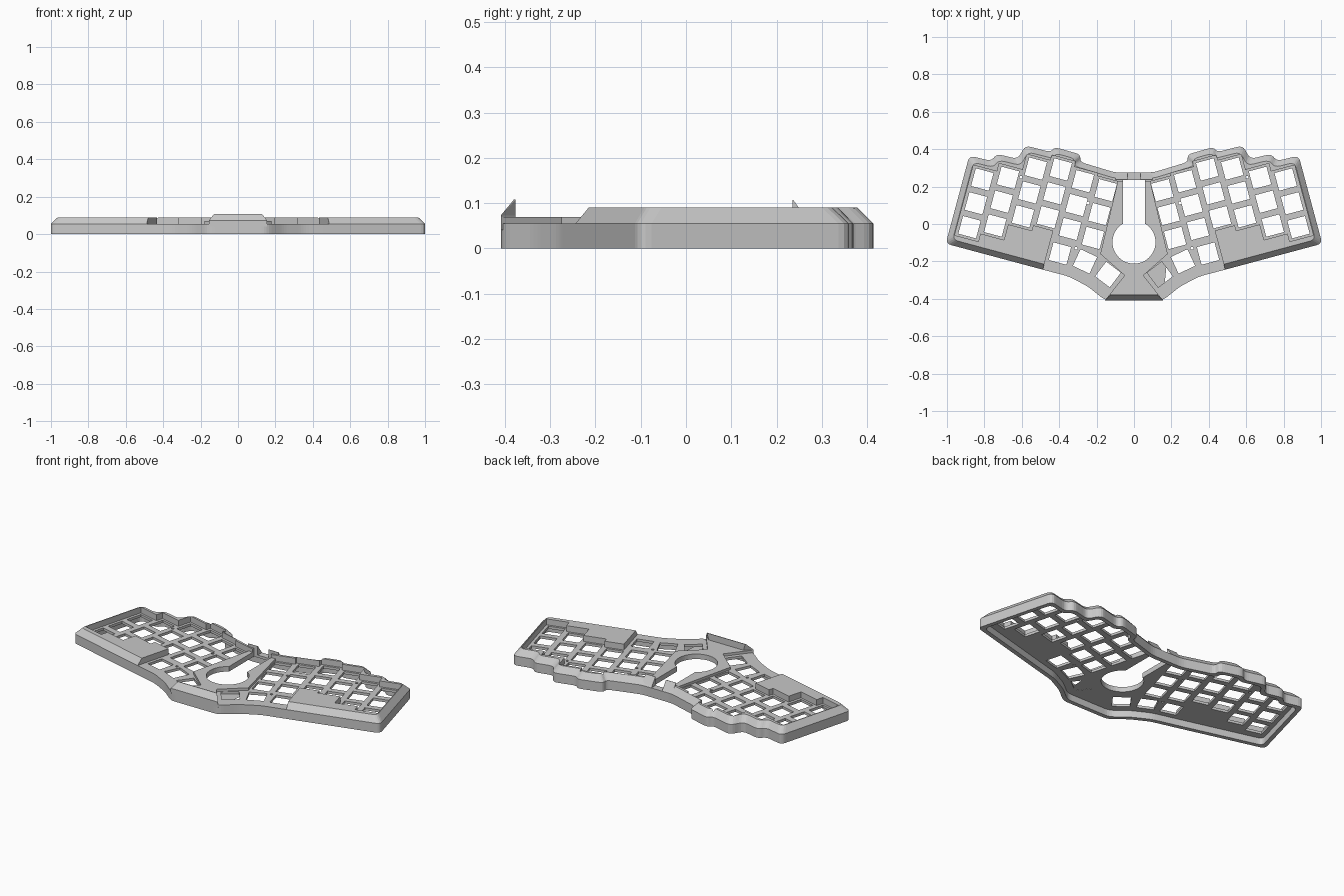
import bpy, bmesh
from math import sin, cos, radians, pi
from mathutils import Vector

cube = bpy.data.objects.get("Cube")
if cube:
    bpy.data.objects.remove(cube, do_unlink=True)

grey = bpy.data.materials.new("light grey plastic")
grey.use_nodes = True
grey.diffuse_color = (0.58, 0.58, 0.58, 1)
grey.node_tree.nodes["Principled BSDF"].inputs["Base Color"].default_value = (0.58, 0.58, 0.58, 1)

TILT = radians(15)
PLATE, RIM = 0.055, 0.09


def tilted(u, v, a=TILT):
    """Point of the tilted right-hand key field in model space."""
    return (u * cos(a) - v * sin(a), u * sin(a) + v * cos(a))


def mirrored(half):
    return half + [(-x, y) for x, y in reversed(half)]


def inset(pts, d):
    """Move a clockwise outline inward by d with mitred corners."""
    out = []
    for i, p in enumerate(pts):
        p = Vector(p)
        a = (p - Vector(pts[i - 1])).normalized()
        b = (Vector(pts[(i + 1) % len(pts)]) - p).normalized()
        na, nb = Vector((a.y, -a.x)), Vector((b.y, -b.x))
        out.append(tuple(p + (na + nb) * d / (1 + na.dot(nb))))
    return out


def rounded(pts, r=0.03, steps=4):
    out = []
    for i, p in enumerate(pts):
        p = Vector(p)
        a, b = Vector(pts[i - 1]) - p, Vector(pts[(i + 1) % len(pts)]) - p
        a *= min(r / a.length, 0.45)
        b *= min(r / b.length, 0.45)
        for k in range(steps + 1):
            t = k / steps
            out.append(tuple(p + a * (1 - t) ** 2 + b * t ** 2))
    return out


def signed_area(pts):
    return sum(a[0] * b[1] - b[0] * a[1] for a, b in zip(pts, pts[1:] + pts[:1]))


def add_loft(bm, rings):
    """Closed, outward-facing solid through equal-length rings [(points, z), ...]."""
    turn = 1 if signed_area(rings[0][0]) > 0 else -1
    loops = [[bm.verts.new((x, y, z)) for x, y in pts[::turn]] for pts, z in rings]
    bm.faces.new(loops[0][::-1])
    bm.faces.new(loops[-1])
    n = len(loops[0])
    for low, high in zip(loops, loops[1:]):
        for i in range(n):
            j = (i + 1) % n
            bm.faces.new((low[i], low[j], high[j], high[i]))


def make(name, *solids):
    bm = bmesh.new()
    for rings in solids:
        add_loft(bm, rings)
    bmesh.ops.connect_verts_nonplanar(bm, angle_limit=0.002, faces=bm.faces)
    me = bpy.data.meshes.new(name)
    bm.to_mesh(me)
    bm.free()
    me.materials.append(grey)
    ob = bpy.data.objects.new(name, me)
    bpy.context.collection.objects.link(ob)
    return ob


def volume(ob):
    bm = bmesh.new()
    bm.from_object(ob, bpy.context.evaluated_depsgraph_get())
    size = bm.calc_volume()
    bm.free()
    return size


def cut(target, cutter):
    """Subtract cutter, taking the first solver that gives a sound result."""
    before = volume(target)
    mod = target.modifiers.new("cut", 'BOOLEAN')
    mod.operation, mod.object = 'DIFFERENCE', cutter
    for solver in ('MANIFOLD', 'EXACT', 'FLOAT'):
        mod.solver = solver
        bpy.context.view_layer.update()
        if 0.1 * before < volume(target) < 0.9999 * before:
            bpy.context.view_layer.objects.active = target
            bpy.ops.object.modifier_apply(modifier=mod.name)
            return
    target.modifiers.remove(mod)


def prism(pts, low, high):
    return [(pts, low), (pts, high)]


def circle(x, y, r, n):
    return [(x + r * cos(2 * pi * k / n), y + r * sin(2 * pi * k / n)) for k in range(n)]


def box(x0, x1, y0, y1):
    return [(x0, y0), (x0, y1), (x1, y1), (x1, y0)]


# Key columns (u, v of the top key) and thumb keys (x, y, rotation)
PITCH = 0.132
columns = [(0.1925, 0.135), (0.323, 0.15), (0.4535, 0.18),
           (0.584, 0.15), (0.7145, 0.064), (0.845, 0.02)]
thumbs = [(0.396, -0.158, 15), (0.262, -0.2, 25), (0.139, -0.27, 37)]

# Case body with scalloped back edge and chamfered rim
scallops = [(0.365, 0.246), (0.372, 0.285), (0.515, 0.287), (0.532, 0.256), (0.67, 0.255),
            (0.69, 0.175), (0.805, 0.172), (0.825, 0.128), (0.945, 0.125),
            (0.945, -0.362), (0.407, -0.362)]
outline = mirrored([(0.1, 0.275)] + [tilted(*p) for p in scallops]
                   + [(0.35, -0.28), (0.245, -0.335), (0.155, -0.408)])
edge = rounded(outline)
body = make("case_body", [(edge, 0), (edge, PLATE), (rounded(inset(outline, 0.03)), RIM)])

# Sunken key field, open to the front at the thumb keys
half_w, reach = 0.06525, 0.062
field = []
for u, v in columns:
    field += [tilted(u - half_w, v + reach), tilted(u + half_w, v + reach)]
for u, v in reversed(columns[2:]):
    low = v - 2 * PITCH - reach
    field += [tilted(u + half_w, low), tilted(max(u - half_w, 0.408), low)]
field += [tilted(0.408, -0.5), (0.15, -0.6)]
pocket = make("pocket_cutter", prism(mirrored(field), PLATE, 0.2))

# Hollow underside
hollow = make("hollow_cutter", prism(rounded(inset(outline, 0.025)), -0.1, 0.04))

# Switch openings and small screw holes
openings = []
for s in (1, -1):
    keys = [(*tilted(u, v - r * PITCH), 15) for u, v in columns for r in range(3)] + thumbs
    for x, y, rot in keys:
        corners = [tilted(a, b, radians(rot)) for a, b in box(-0.049, 0.049, -0.049, 0.049)]
        openings.append(prism([(s * (x + a), y + b) for a, b in corners], -0.1, 0.2))
    for x, y in ((0.604, 0.25), (0.245, 0.112), (0.31, -0.13)):
        openings.append(prism(circle(s * x, y, 0.008, 10), -0.1, 0.2))
switches = make("switch_cutter", *openings)

# Round ball opening with the slot behind it, and the notch in the back wall
ball = make("ball_cutter", prism(circle(0, -0.097, 0.115, 48), -0.1, 0.2))
slot = make("slot_cutter", prism(box(-0.06, 0.06, -0.09, 0.235), -0.1, 0.2))
notch = make("notch_cutter", prism(box(-0.035, 0.035, 0.2, 0.3), PLATE, 0.2))

# Raised centre plate around the ball opening
centre = make("centre_plate", prism(mirrored(
    [(0.085, 0.235), (0.18, -0.16), (0.05, -0.275), (0.155, -0.408)]), 0.041, 0.07))

for cutter in (pocket, hollow, switches, ball, slot, notch):
    cut(body, cutter)
for cutter in (ball, slot):
    cut(centre, cutter)
for cutter in (pocket, hollow, switches, ball, slot, notch):
    bpy.data.objects.remove(cutter, do_unlink=True)

# Front ridge with sloping face
ridge_low = mirrored([(0.115, -0.376), (0.155, -0.409)])
ridge_top = mirrored([(0.125, -0.376), (0.128, -0.38)])
make("front_ridge", [(ridge_low, 0.05), (ridge_low, 0.073), (ridge_top, 0.108)])

# Pointed posts beside the back notch
for s, side in ((1, "left"), (-1, "right")):
    x0, x1 = sorted((s * 0.035, s * 0.1))
    make("back_post_" + side, [(box(x0, x1, 0.235, 0.274), PLATE - 0.005),
                               (box(x0, x1, 0.235, 0.274), PLATE),
                               (box(x0, x1, 0.235, 0.237), 0.107)])
